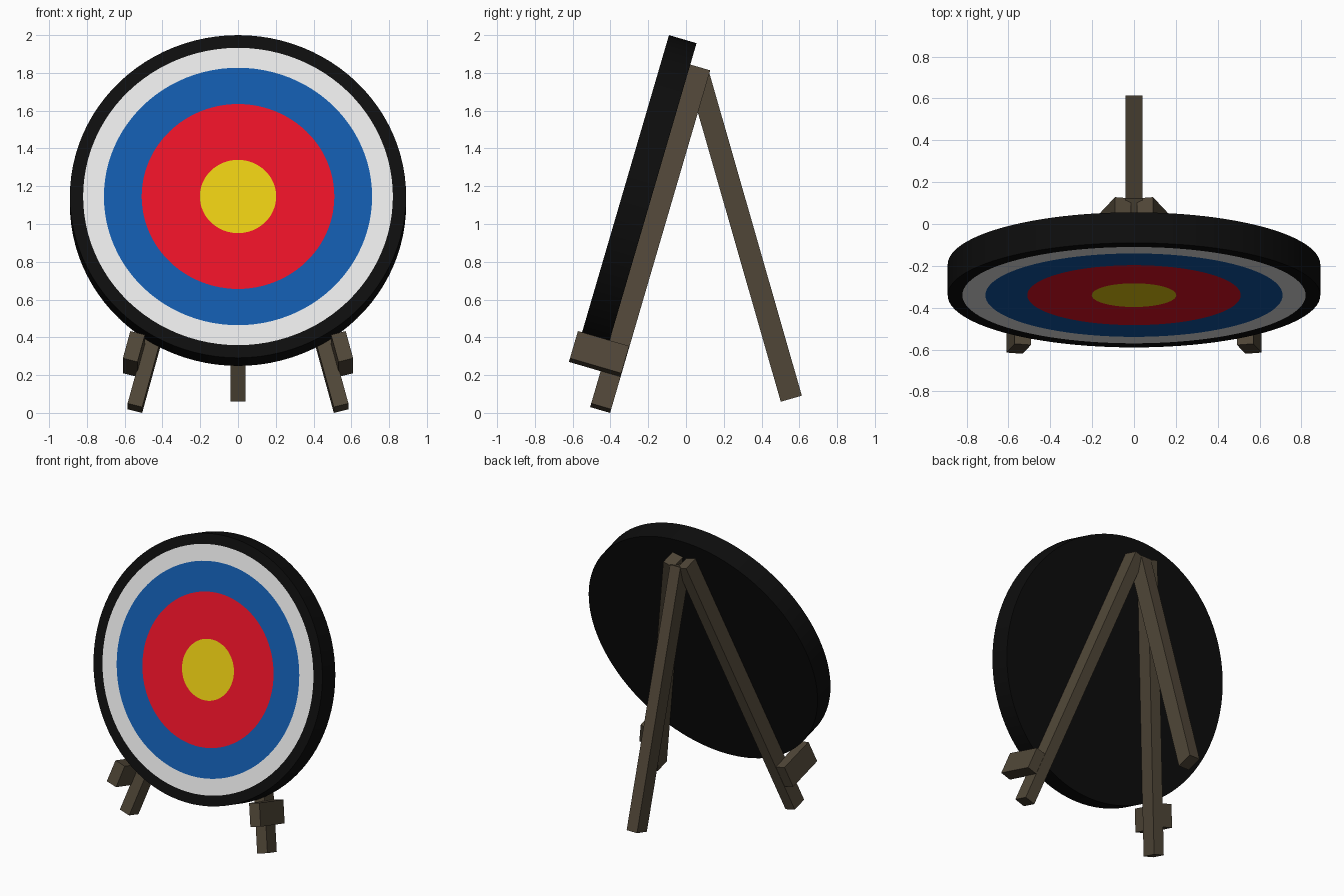
import bpy, bmesh, math
from mathutils import Matrix, Vector

if "Cube" in bpy.data.objects:
    bpy.data.objects.remove(bpy.data.objects["Cube"])


def mat(name, rgb):
    m = bpy.data.materials.new(name)
    m.diffuse_color = (*rgb, 1)
    m.use_nodes = True
    m.node_tree.nodes["Principled BSDF"].inputs["Base Color"].default_value = m.diffuse_color
    return m


black = mat("black", (0.004, 0.004, 0.004))
white = mat("white", (0.8, 0.8, 0.8))
blue = mat("blue", (0.006, 0.10, 0.40))
red = mat("red", (0.8, 0.006, 0.02))
yellow = mat("yellow", (0.8, 0.59, 0.006))
wood = mat("dark wood", (0.08, 0.062, 0.039))

# Leaning frame: origin at the centre of the disc's back, local y = backwards, local z = up the slope
LEAN = Matrix.Translation((0, -0.194, 1.103)) @ Matrix.Rotation(math.radians(-16.3), 4, 'X')


def finish(name, bm, mats, matrix):
    bmesh.ops.recalc_face_normals(bm, faces=bm.faces)
    me = bpy.data.meshes.new(name)
    bm.to_mesh(me)
    bm.free()
    for m in mats:
        me.materials.append(m)
    ob = bpy.data.objects.new(name, me)
    ob.matrix_world = matrix
    bpy.context.collection.objects.link(ob)
    return ob


def beam(name, size, matrix):
    bm = bmesh.new()
    bmesh.ops.create_cube(bm, size=1)
    bmesh.ops.scale(bm, vec=Vector(size), verts=bm.verts)
    return finish(name, bm, [wood], matrix)


# Target disc: concentric loops, from back centre round the rim to the bullseye
N, R, T = 96, 0.89, 0.152
profile = [(R, 0), (R, -T), (0.82, -T), (0.71, -T), (0.51, -T), (0.202, -T)]
bm = bmesh.new()
loops = [[bm.verts.new((r * math.cos(2 * math.pi * i / N), y, r * math.sin(2 * math.pi * i / N)))
          for i in range(N)] for r, y in profile]
bm.faces.new(loops[0])
for k, index in enumerate([0, 0, 1, 2, 3]):
    for i in range(N):
        j = (i + 1) % N
        f = bm.faces.new((loops[k][i], loops[k][j], loops[k + 1][j], loops[k + 1][i]))
        f.material_index = index
bm.faces.new(loops[-1]).material_index = 4
disc = finish("target_disc", bm, [black, white, blue, red, yellow], LEAN)
bpy.context.view_layer.objects.active = disc
disc.select_set(True)
bpy.ops.object.shade_smooth_by_angle(angle=math.radians(30))

# Splayed front legs and the blocks that hold the disc
top, bottom = (0.052, 0.762), (0.546, -1.107)
dx, dz = bottom[0] - top[0], top[1] - bottom[1]
splay, length = math.atan2(dx, dz), math.hypot(dx, dz)
for side, label in ((-1, "left"), (1, "right")):
    turn = Matrix.Rotation(-side * splay, 4, 'Y')
    mid = Vector((side * (top[0] + bottom[0]) / 2, 0.055, (top[1] + bottom[1]) / 2))
    beam("front_leg_" + label, (0.08, 0.11, length), LEAN @ Matrix.Translation(mid) @ turn)
    beam("support_block_" + label, (0.08, 0.283, 0.155),
         LEAN @ Matrix.Translation((side * 0.551, -0.0335, -0.834)) @ turn)

# Rear leg
a, b = Vector((0, 0.066, 1.79)), Vector((0, 0.5575, 0.075))
d = b - a
beam("rear_leg", (0.082, 0.116, d.length),
     Matrix.Translation((a + b) / 2) @ Matrix.Rotation(math.atan2(d.y, -d.z), 4, 'X'))
